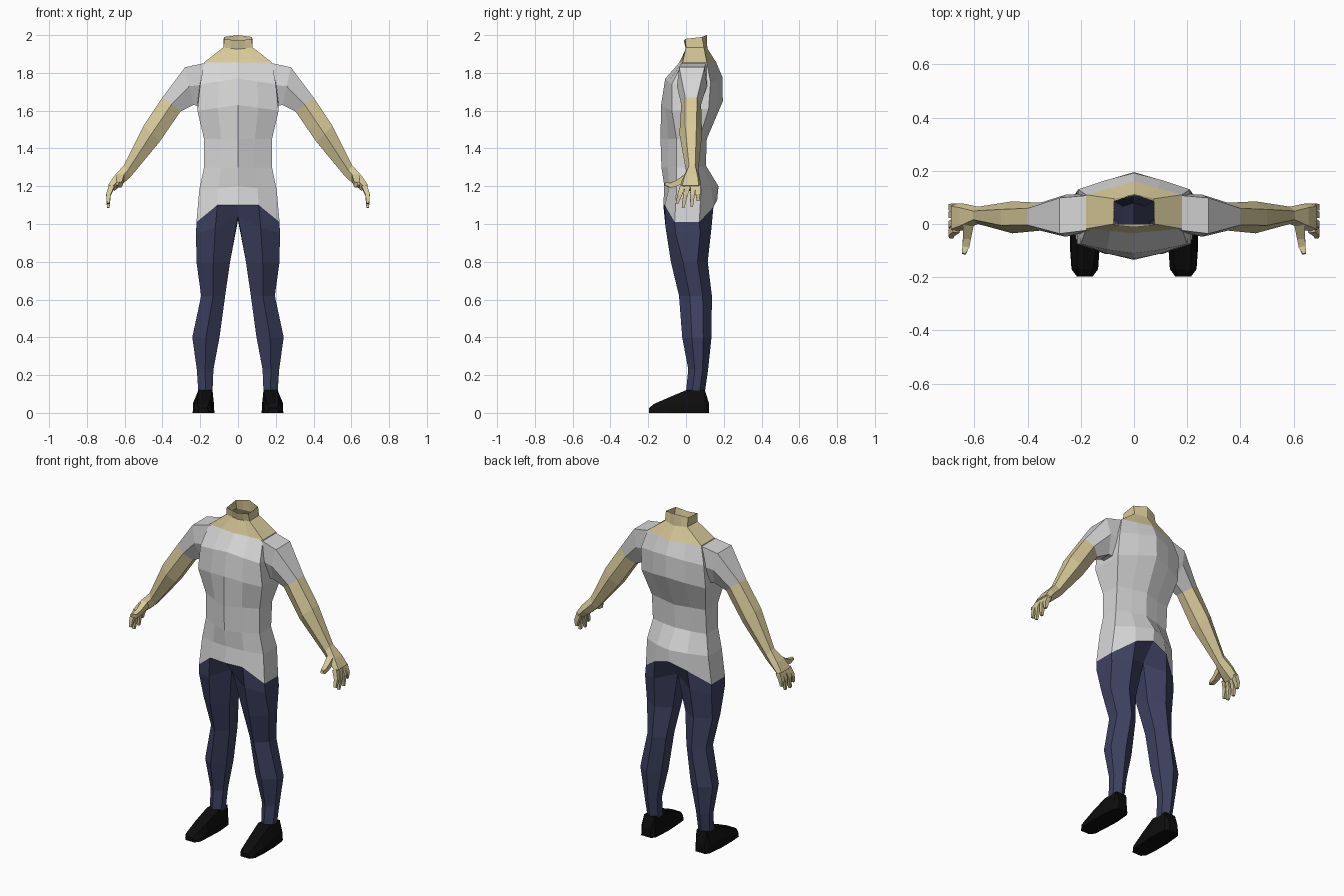
import bpy
import bmesh
from mathutils import Vector

if "Cube" in bpy.data.objects:
    bpy.data.objects.remove(bpy.data.objects["Cube"])


def material(name, rgb):
    m = bpy.data.materials.new(name)
    m.diffuse_color = (*rgb, 1)
    m.use_nodes = True
    m.node_tree.nodes["Principled BSDF"].inputs["Base Color"].default_value = m.diffuse_color
    return m


SHIRT = material("light_grey_cloth", (0.68, 0.68, 0.68))
SKIN = material("skin", (0.69, 0.59, 0.32))
NAVY = material("navy_cloth", (0.047, 0.053, 0.118))
BLACK = material("black_leather", (0.004, 0.004, 0.004))


def loft(name, rings, mats, closed=True, caps=(False, False), split=None):
    """Skin a list of rings, mirror across x; bands from index split on use the second material."""
    bm = bmesh.new()
    rows = [[bm.verts.new(p) for p in r] for r in rings]
    n = len(rows[0])
    for i, (a, b) in enumerate(zip(rows, rows[1:])):
        ca = sum((v.co for v in a + b), Vector()) / (2 * n)
        if not closed:
            ca.x = 0
        for k in range(n if closed else n - 1):
            j = (k + 1) % n
            f = bm.faces.new((a[k], a[j], b[j], b[k]))
            f.normal_update()
            if f.normal.dot(f.calc_center_median() - ca) < 0:
                f.normal_flip()
            f.material_index = 1 if split is not None and i >= split else 0
    for row, on, other in ((rows[0], caps[0], rows[1]), (rows[-1], caps[1], rows[-2])):
        if on:
            f = bm.faces.new(row)
            f.normal_update()
            if f.normal.dot(row[0].co - other[0].co) < 0:
                f.normal_flip()
            f.material_index = len(mats) - 1
    me = bpy.data.meshes.new(name)
    bm.to_mesh(me)
    bm.free()
    ob = bpy.data.objects.new(name, me)
    bpy.context.collection.objects.link(ob)
    for m in mats:
        me.materials.append(m)
    mir = ob.modifiers.new("mirror", 'MIRROR')
    mir.use_clip = True
    mir.merge_threshold = 0.001
    return ob


# Shirt and neck: half rings from centre front round to centre back
hem = [(0, -.12, 1.10), (.11, -.112, 1.10), (.22, -.06, 1.01),
       (.22, .07, 1.01), (.11, .145, 1.09), (0, .165, 1.125)]


def half_ring(cf, fc, bc, cb, bulge=0.0):
    cf, fc, bc, cb = map(Vector, ((0, *cf), fc, bc, (0, *cb)))
    push = Vector((0, bulge, 0))
    return [cf, (cf + fc) / 2 - push, fc, bc, (bc + cb) / 2 + push, cb]


torso = [
    hem,
    half_ring((-.115, 1.20), (.205, -.05, 1.18), (.205, .08, 1.18), (.172, 1.20), .008),
    half_ring((-.13, 1.30), (.18, -.05, 1.30), (.18, .06, 1.30), (.105, 1.31), .005),
    half_ring((-.135, 1.45), (.18, -.05, 1.45), (.18, .07, 1.45), (.11, 1.45)),
    half_ring((-.132, 1.63), (.215, -.075, 1.60), (.215, .12, 1.61), (.195, 1.65), .006),
    half_ring((-.11, 1.77), (.20, -.075, 1.74), (.21, .13, 1.75), (.192, 1.78), .004),
    half_ring((-.035, 1.855), (.18, -.018, 1.855), (.18, .11, 1.855), (.16, 1.855)),
    half_ring((0, 1.925), (.078, 0, 1.935), (.075, .095, 1.935), (.113, 1.93)),
    half_ring((-.012, 1.97), (.072, -.005, 1.98), (.075, .085, 1.99), (.11, 2.0)),
]
loft("shirt_and_neck", torso, [SHIRT, SKIN], closed=False, split=6)


# Trousers: six-sided legs hanging from the hem and joined at the crotch
def leg_ring(z, xin, xout, y0, y1):
    h, xm = y1 - y0, (xin + xout) / 2
    return [(xm, y0, z), (xout, y0 + .33 * h, z), (xout, y0 + .72 * h, z),
            (xm, y1, z), (xin, y0 + .75 * h, z), (xin, y0 + .3 * h, z)]


hips = [(.12, -.108, .98), (.222, -.055, .95), (.222, .075, .95),
        (.12, .135, .98), (0, .08, 1.02), (0, -.06, 1.04)]
legs = [[hem[1], hem[2], hem[3], hem[4], hem[5], hem[0]], hips,
        leg_ring(.80, .042, .22, -.08, .115), leg_ring(.62, .068, .195, -.037, .137),
        leg_ring(.40, .098, .242, -.02, .135), leg_ring(.23, .13, .218, .012, .117),
        leg_ring(.11, .135, .21, 0, .10)]
loft("trousers", legs, [NAVY])

# Shoes: sections from heel to toe (y, sole x range, top x range, height)
shoe = []
for y, a, b, c, d, z in [(.122, .15, .215, .155, .21, .05), (.10, .133, .23, .14, .21, .12),
                         (0, .125, .24, .135, .21, .12), (-.10, .13, .24, .145, .215, .078),
                         (-.17, .135, .235, .155, .215, .047), (-.197, .155, .215, .165, .205, .025)]:
    shoe.append([(a, y, 0), (b, y, 0), (b - .003, y, z * .45), (d, y, z), (c, y, z), (a + .003, y, z * .45)])
loft("shoe", shoe, [BLACK], caps=(True, True))


# Arms: hexagonal rings spanning an outer and an inner edge
def arm_ring(xo, zo, xi, zi, y0, y1, w=.5):
    ym, h = (y0 + y1) / 2, (y1 - y0) / 2
    xm, zm = (xo + xi) / 2, (zo + zi) / 2
    return [(xo, ym - h * w, zo), (xm, y0, zm), (xi, ym - h * .45, zi),
            (xi, ym + h * .45, zi), (xm, y1, zm), (xo, ym + h * w, zo)]


arm = [arm_ring(.17, 1.853, .17, 1.62, -.03, .115, .9),
       arm_ring(.28, 1.83, .235, 1.63, -.048, .11, .85),
       arm_ring(.40, 1.67, .305, 1.595, -.025, .08, .6),
       arm_ring(.50, 1.52, .415, 1.435, -.035, .085),
       arm_ring(.605, 1.31, .568, 1.25, 0, .065),
       arm_ring(.655, 1.255, .618, 1.205, -.022, .076, .7),
       arm_ring(.688, 1.205, .655, 1.175, -.03, .078, .8)]
loft("arm", arm, [SHIRT, SKIN], caps=(False, True), split=2)


# Fingers and thumb: tapering square sections along a short path
def digit(name, path, radii):
    rings = []
    for i, p in enumerate(path):
        p = Vector(p)
        d = (Vector(path[min(i + 1, len(path) - 1)]) - Vector(path[max(i - 1, 0)])).normalized()
        u = d.cross(Vector((1, 0, 0))).normalized()
        v = d.cross(u)
        rings.append([p + (u * s + v * t) * radii[i] for s, t in ((1, 1), (1, -1), (-1, -1), (-1, 1))])
    loft(name, rings, [SKIN], caps=(True, True))


for name, yk, yt, zt in [("index_finger", -.018, -.048, 1.108), ("middle_finger", .010, -.016, 1.085),
                         ("ring_finger", .038, .030, 1.09), ("little_finger", .063, .064, 1.122)]:
    digit(name, [(.668, yk, 1.20), (.686, (yk + yt) / 2, 1.155), (.687, yt, zt)], (.014, .012, .007))
digit("thumb", [(.622, .01, 1.25), (.628, -.05, 1.215), (.632, -.085, 1.205), (.64, -.112, 1.213)],
      (.02, .015, .013, .007))
